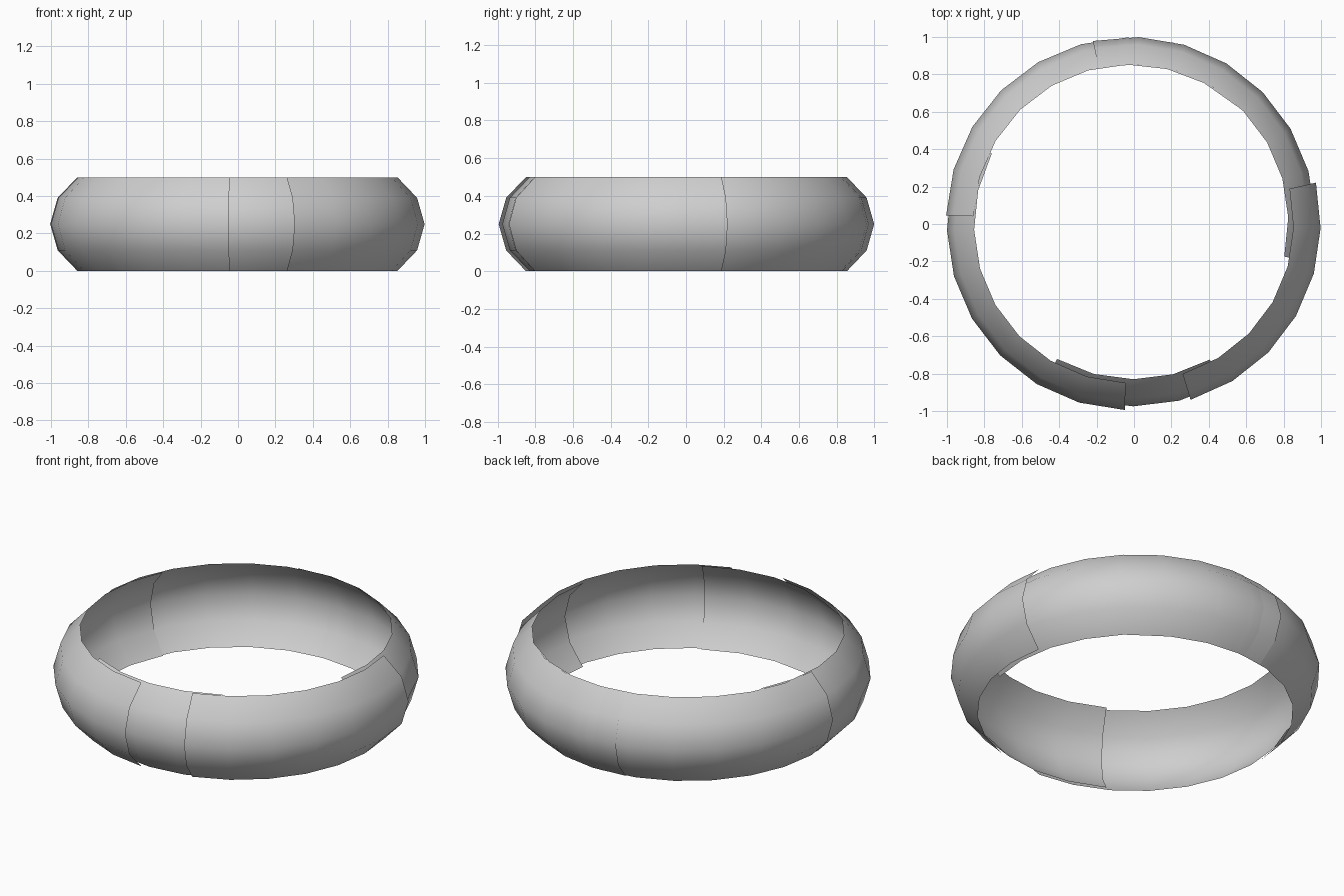
import bpy
import bmesh
from math import cos, sin, radians

cube = bpy.data.objects.get("Cube")
if cube:
    bpy.data.objects.remove(cube, do_unlink=True)

# One plain grey for the whole band
grey = bpy.data.materials.new("light_grey")
grey.use_nodes = True
colour = (0.62, 0.62, 0.62, 1)
grey.diffuse_color = colour
grey.node_tree.nodes["Principled BSDF"].inputs["Base Color"].default_value = colour

# Bulging cross-section: (inset from the widest radius, height)
PROFILE = [(0.145, 0), (0.04, 0.11), (0, 0.25), (0.04, 0.39), (0.145, 0.5)]


def curved_panel(name, start, end, steps, radius, cx, cy):
    """Open thin shell swept counterclockwise from start to end degrees."""
    bm = bmesh.new()
    columns = []
    for i in range(steps + 1):
        a = radians(start + (end - start) * i / steps)
        columns.append([bm.verts.new((cx + (radius - d) * cos(a),
                                      cy + (radius - d) * sin(a), z))
                        for d, z in PROFILE])
    for left, right in zip(columns, columns[1:]):
        for k in range(len(PROFILE) - 1):
            bm.faces.new((left[k], right[k], right[k + 1], left[k + 1]))
    for f in bm.faces:
        f.smooth = True
    mesh = bpy.data.meshes.new(name)
    bm.to_mesh(mesh)
    bm.free()
    mesh.materials.append(grey)
    obj = bpy.data.objects.new(name, mesh)
    bpy.context.collection.objects.link(obj)
    return obj


# Overlapping panels, each slightly off centre so the seams show
curved_panel("left_panel", -73, 13, 6, 0.983, 0.015, 0)
curved_panel("back_left_panel", -13, 102, 8, 0.985, -0.015, 0.015)
curved_panel("back_right_panel", 47.5, 178, 9, 0.985, -0.02, 0.012)
curved_panel("front_right_panel", 152.5, 268, 8, 0.985, -0.015, -0.01)
curved_panel("front_panel", -119.5, -61, 4, 0.98, 0, 0.005)
